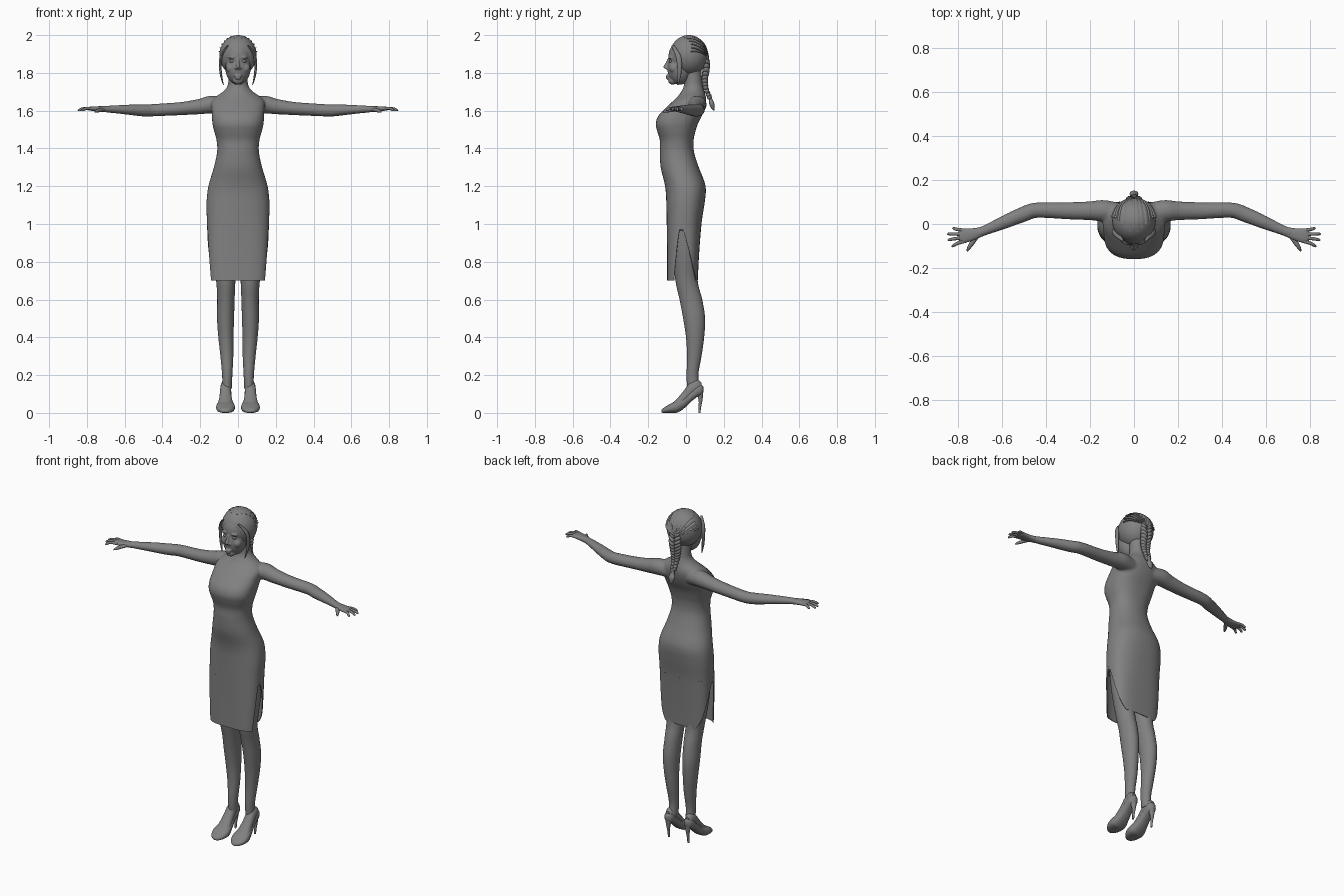
import bpy, bmesh, math
from mathutils import Vector, Matrix

if "Cube" in bpy.data.objects:
    bpy.data.objects.remove(bpy.data.objects["Cube"])

grey = bpy.data.materials.new("plain grey")
grey.use_nodes = True
GREY = (0.22, 0.22, 0.22, 1)
grey.diffuse_color = GREY
grey.node_tree.nodes["Principled BSDF"].inputs["Base Color"].default_value = GREY


def finish(name, bm, voxel=0, smooth=0, shell=0):
    """Turn a bmesh into a smooth-shaded object, optionally fused or thickened."""
    bmesh.ops.recalc_face_normals(bm, faces=bm.faces)
    mesh = bpy.data.meshes.new(name)
    bm.to_mesh(mesh)
    bm.free()
    ob = bpy.data.objects.new(name, mesh)
    bpy.context.collection.objects.link(ob)
    mesh.materials.append(grey)
    bpy.ops.object.select_all(action='DESELECT')
    ob.select_set(True)
    bpy.context.view_layer.objects.active = ob
    if voxel:
        m = ob.modifiers.new("fuse", 'REMESH')
        m.mode, m.voxel_size = 'VOXEL', voxel
        bpy.ops.object.modifier_apply(modifier="fuse")
        m = ob.modifiers.new("soften", 'SMOOTH')
        m.factor, m.iterations = 0.5, smooth
        bpy.ops.object.modifier_apply(modifier="soften")
    if shell:
        m = ob.modifiers.new("thickness", 'SOLIDIFY')
        m.thickness, m.offset = shell, -1
        bpy.ops.object.modifier_apply(modifier="thickness")
    bpy.ops.object.shade_smooth_by_angle(angle=math.radians(50))
    return ob


def spline(rows, steps=6):
    """Smooth curve through rows of equal length."""
    out = []
    for i in range(len(rows) - 1):
        a, b, c, d = (rows[max(i - 1, 0)], rows[i], rows[i + 1], rows[min(i + 2, len(rows) - 1)])
        for k in range(steps):
            t = k / steps
            out.append([q + t * ((r - p) / 2 + t * (p - 2.5 * q + 2 * r - s / 2
                        + t * (1.5 * (q - r) + (s - p) / 2))) for p, q, r, s in zip(a, b, c, d)])
    return out + [list(rows[-1])]


def power(v, n):
    return math.copysign(abs(v) ** (2 / n), v)


def skin_rings(bm, rings, closed=True):
    vs = [[bm.verts.new(p) for p in ring] for ring in rings]
    n = len(vs[0])
    for a, b in zip(vs, vs[1:]):
        for i in range(n if closed else n - 1):
            j = (i + 1) % n
            bm.faces.new((a[i], a[j], b[j], b[i]))
    if closed:
        bm.faces.new(vs[0])
        bm.faces.new(vs[-1])


def tube(bm, rows, hint=(0, 0, 1), axis=None, sides=20, steps=5, side=1, n=2):
    """Tube through rows of x, y, z, half width, half height."""
    pts = spline(rows, steps)
    rings = []
    for i, (x, y, z, a, b) in enumerate(pts):
        tan = Vector(axis) if axis else (Vector(pts[min(i + 1, len(pts) - 1)][:3]) - Vector(pts[max(i - 1, 0)][:3]))
        u = tan.cross(Vector(hint)).normalized()
        v = u.cross(tan).normalized()
        ring = []
        for k in range(sides):
            t = math.tau * k / sides
            p = Vector((x, y, z)) + u * a * power(math.cos(t), n) + v * b * power(math.sin(t), n)
            ring.append((p.x * side, p.y, p.z))
        rings.append(ring)
    skin_rings(bm, rings)


def blob(bm, c, r, tilt=0, seg=20):
    m = Matrix.Translation(c) @ Matrix.Rotation(tilt, 4, 'Y') @ Matrix.Diagonal((*r, 1))
    bmesh.ops.create_uvsphere(bm, u_segments=seg, v_segments=seg * 2 // 3, radius=1, matrix=m)


BOTH = (1, -1)

# Trunk profile: z, half width, front y, back y, squareness
trunk = spline([
    (.70, .150, -.100, .062, 3.2), (.85, .158, -.100, .070, 3), (1.0, .164, -.102, .082, 2.6),
    (1.10, .167, -.104, .097, 2.4), (1.17, .162, -.107, .105, 2.3), (1.22, .152, -.115, .099, 2.2),
    (1.30, .128, -.134, .068, 2.2), (1.38, .111, -.139, .043, 2.2), (1.44, .113, -.138, .04, 2.3),
    (1.49, .126, -.152, .05, 2.4), (1.53, .135, -.160, .063, 2.5), (1.57, .138, -.148, .083, 2.5),
    (1.61, .140, -.112, .098, 2.4), (1.65, .140, -.07, .106, 2.2), (1.68, .110, -.04, .104, 2),
    (1.70, .080, -.026, .098, 2), (1.73, .056, -.012, .09, 2), (1.78, .050, -.01, .084, 2),
    (1.84, .050, -.01, .08, 2)], 8)


def trunk_point(row, t):
    z, rx, f, b, n = row
    return (rx * power(math.cos(t), n), (f + b) / 2 + (b - f) / 2 * power(math.sin(t), n), z)


# Torso, neck and arms fused together
bm = bmesh.new()
skin_rings(bm, [[trunk_point(r, math.tau * k / 48) for k in range(48)] for r in trunk[14:]])
for s in BOTH:
    tube(bm, [(.06, .055, 1.625, .04, .04), (.14, .060, 1.632, .049, .047), (.20, .060, 1.622, .043, .041),
              (.30, .060, 1.611, .039, .035), (.44, .063, 1.603, .035, .033), (.50, .045, 1.601, .035, .032),
              (.58, .012, 1.605, .031, .027), (.68, -.030, 1.608, .023, .019), (.72, -.044, 1.609, .024, .016)], side=s)
finish("dress_top_and_arms", bm, voxel=.007, smooth=5)

# Skirt: front and back panels parted by a pointed slit on each side
bm = bmesh.new()
for back in (False, True):
    rings = []
    for row in trunk[:17]:
        z, rx, f, b, n = row
        open_ = max(0, (.99 - z) / .29)
        edge = -.026 + (.08 * open_ ** .8 if back else -.038 * open_ ** .6)
        q = (edge - (f + b) / 2) / ((b - f) / 2)
        t0 = math.asin(math.copysign(min(abs(q), 1) ** (n / 2), q))
        t1 = math.pi - t0 if back else -math.pi - t0
        rings.append([trunk_point(row, t0 + (t1 - t0) * k / 40) for k in range(41)])
    skin_rings(bm, rings, closed=False)
bmesh.ops.remove_doubles(bm, verts=bm.verts, dist=.0005)
finish("skirt", bm, shell=.004)

# Hands: palm, four fingers and a thumb
bm = bmesh.new()
fingers = [(.775, -.030, .825, -.020), (.785, -.046, .848, -.045),
           (.785, -.062, .846, -.072), (.778, -.077, .828, -.100)]
for s in BOTH:
    tube(bm, [(.69, -.034, 1.608, .021, .016), (.72, -.043, 1.609, .025, .015), (.75, -.050, 1.610, .030, .013),
              (.78, -.054, 1.611, .032, .011), (.795, -.055, 1.610, .024, .007)], side=s, n=2.4)
    for x, y, tx, ty in fingers:
        tube(bm, [(x - .015, y, 1.611, .008, .008), ((x + tx) / 2, (y + ty) / 2, 1.612, .0075, .0075),
                  (tx - .006, ty, 1.603, .006, .006), (tx, ty, 1.601, .002, .002)], side=s, sides=10, steps=4)
    tube(bm, [(.715, -.055, 1.606, .012, .010), (.735, -.085, 1.602, .011, .010), (.750, -.108, 1.597, .008, .008),
              (.758, -.123, 1.593, .003, .003)], side=s, sides=10, steps=4)
finish("hands", bm)

# Legs
bm = bmesh.new()
for s in BOTH:
    tube(bm, [(.078, -.005, 1.02, .074, .080), (.074, -.003, .85, .066, .068), (.065, .003, .70, .051, .059),
              (.064, .026, .60, .046, .060), (.066, .043, .50, .045, .058), (.064, .048, .40, .040, .048),
              (.059, .044, .30, .034, .038), (.057, .034, .20, .027, .031), (.058, .040, .13, .025, .034)],
         hint=(0, 1, 0), axis=(0, 0, 1), sides=28, side=s)
finish("legs", bm)


# Feet and high-heeled shoes: y, half width, underside, top
def foot_rows(rows):
    return [(.066, y, (lo + hi) / 2, w, (hi - lo) / 2) for y, w, lo, hi in rows]


bm = bmesh.new()
for s in BOTH:
    tube(bm, foot_rows([(-.09, .036, .008, .036), (-.045, .040, .008, .078), (-.01, .033, .032, .120),
                        (.025, .029, .07, .165), (.06, .026, .10, .175), (.083, .015, .112, .160)]),
         axis=(0, 1, 0), side=s)
finish("feet", bm)

bm = bmesh.new()
for s in BOTH:
    tube(bm, foot_rows([(-.131, .008, .003, .013), (-.122, .026, 0, .024), (-.10, .043, 0, .038),
                        (-.07, .050, 0, .055), (-.045, .047, .002, .066), (-.01, .037, .024, .085),
                        (.03, .031, .062, .122), (.06, .030, .085, .146), (.082, .023, .095, .148),
                        (.093, .008, .110, .138)]), axis=(0, 1, 0), side=s, n=2.5)
    tube(bm, [(.066, .070, .115, .022, .022), (.066, .077, .07, .012, .011), (.066, .073, .03, .007, .007),
              (.066, .071, 0, .006, .006)], hint=(0, 1, 0), axis=(0, 0, 1), side=s, sides=14)
finish("high_heels", bm)

# Head: skull, jaw and facial features fused together
bm = bmesh.new()
blob(bm, (0, .010, 1.885), (.084, .103, .102), seg=32)
blob(bm, (0, -.033, 1.825), (.067, .066, .088), seg=32)
blob(bm, (0, -.070, 1.758), (.026, .024, .020))
blob(bm, (0, -.095, 1.783), (.021, .013, .007))
blob(bm, (0, -.095, 1.772), (.017, .012, .007))
tube(bm, [(0, -.088, 1.875, .008, .010), (0, -.100, 1.85, .008, .010), (0, -.110, 1.832, .011, .011),
          (0, -.104, 1.822, .010, .006)], hint=(0, 1, 0), axis=(0, 0, 1), sides=12)
for s in BOTH:
    blob(bm, (s * .038, -.066, 1.825), (.027, .024, .026))
    blob(bm, (s * .030, -.082, 1.882), (.023, .012, .007), tilt=s * .15)
    blob(bm, (s * .011, -.102, 1.824), (.007, .009, .006))
finish("head", bm, voxel=.004, smooth=3)

bm = bmesh.new()
for s in BOTH:
    blob(bm, (s * .030, -.080, 1.861), (.014, .011, .008))
finish("eyes", bm)

# Hair cap, cut away over the face along a slanted hairline
bm = bmesh.new()
blob(bm, (0, .015, 1.893), (.099, .101, .107), seg=40)
geom = bm.verts[:] + bm.edges[:] + bm.faces[:]
cut = bmesh.ops.bisect_plane(bm, geom=geom, plane_co=(0, -.082, 1.947), plane_no=(0, -.94, -.34), clear_outer=True)
bmesh.ops.holes_fill(bm, edges=[e for e in bm.edges if e.is_boundary])
finish("hair_cap", bm)

# Combed strands swept from the hairline to the nape, with loose side locks
bm = bmesh.new()
for s in BOTH:
    for i in range(7):
        lat = .15 + .2 * i
        rows = []
        for k in range(7):
            t = k / 6
            a = lat * (1 - t) ** .6 * (1 + .5 * t)
            el = 2.1 - 2.2 * t - .18 * i * (1 - t)
            d = Vector((math.sin(a), -math.cos(a) * math.cos(el), math.cos(a) * math.sin(el)))
            d.y = -d.y if el > math.pi else d.y
            p = Vector((0, .015, 1.893)) + Vector((d.x * .097, -d.y * .099, d.z * .104))
            rows.append((*p, .010 - .003 * t, .0035))
        tube(bm, rows, hint=(0, .3, 1), sides=8, steps=3, side=s)
    tube(bm, [(.055, -.070, 1.945, .006, .008), (.085, -.045, 1.90, .008, .014), (.094, -.035, 1.85, .007, .013),
              (.090, -.036, 1.79, .006, .010), (.077, -.044, 1.735, .002, .003)],
         hint=(0, 1, 0), axis=(0, 0, 1), sides=12, side=s)
finish("hair_strands", bm)

# Braid: crossing plaits that narrow toward the tied tail
bm = bmesh.new()
path = spline([(.100, 1.90, .034), (.108, 1.84, .036), (.100, 1.78, .031), (.104, 1.73, .023), (.122, 1.68, .016)], 3)
for i, (y, z, w) in enumerate(path):
    for s in BOTH:
        blob(bm, (s * w * .5, y, z - (.009 if s > 0 else 0)), (w * .72, w * .45 + .004, .012), tilt=s * -.7, seg=14)
tube(bm, [(0, .122, 1.685, .014, .013), (0, .130, 1.66, .010, .010), (0, .137, 1.635, .020, .014),
          (0, .143, 1.610, .012, .008), (0, .147, 1.60, .003, .003)], hint=(0, 1, 0), axis=(0, 0, 1), sides=14)
finish("braid", bm)
